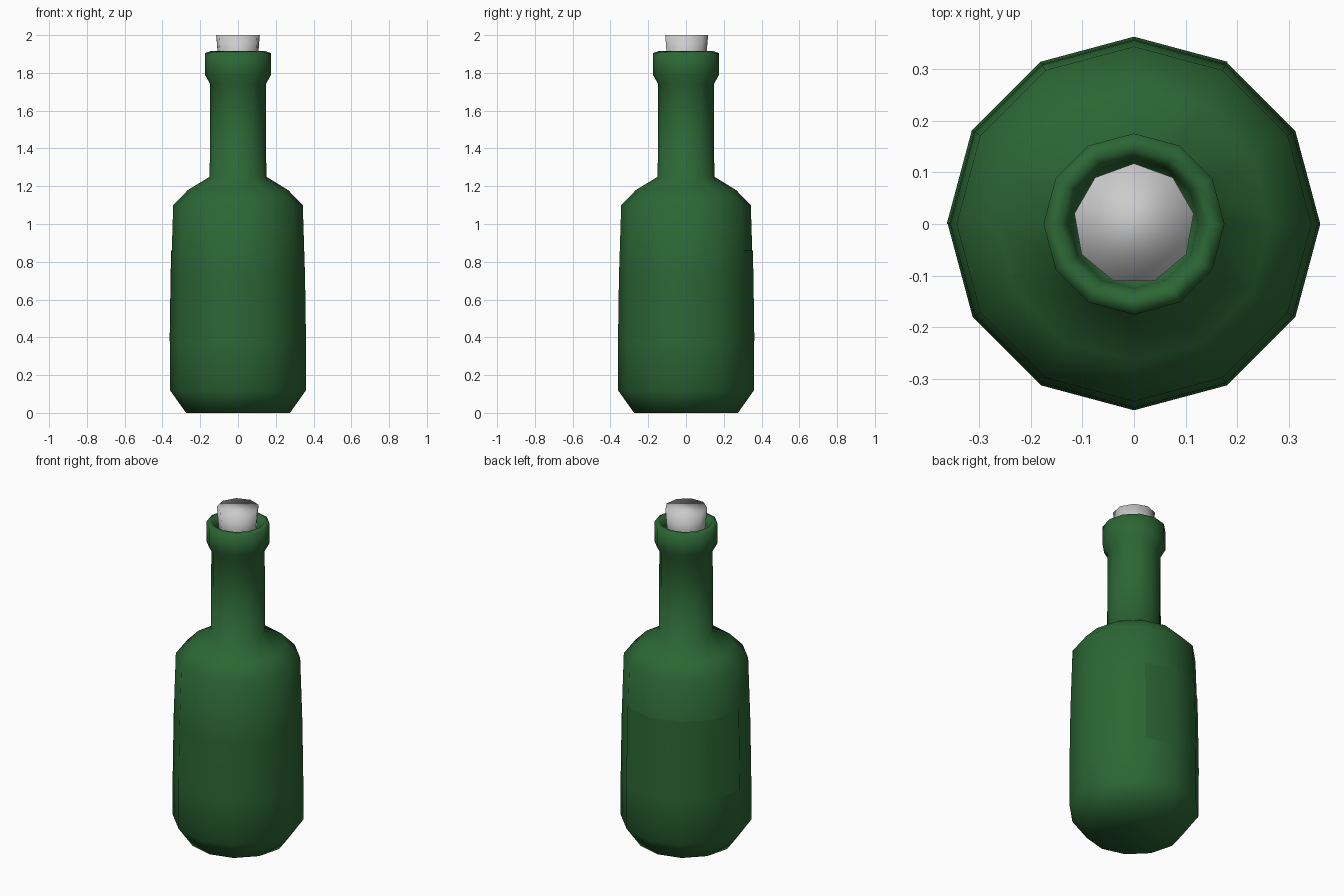
import bpy, bmesh, math

if "Cube" in bpy.data.objects:
    bpy.data.objects.remove(bpy.data.objects["Cube"])


def material(name, color):
    m = bpy.data.materials.new(name)
    m.diffuse_color = color
    m.use_nodes = True
    m.node_tree.nodes["Principled BSDF"].inputs["Base Color"].default_value = m.diffuse_color
    return m


def lathe(name, profile, sides, start=0.0, count=None, caps=True, mat=None):
    """Revolve (radius, z) points; a count makes an open partial sweep."""
    bm = bmesh.new()
    full = count is None
    cols = sides if full else count + 1
    rings = [[bm.verts.new((r * math.cos(start + 2 * math.pi * i / sides),
                            r * math.sin(start + 2 * math.pi * i / sides), z))
              for i in range(cols)] for r, z in profile]
    for a, b in zip(rings, rings[1:]):
        for i in range(cols if full else count):
            j = (i + 1) % cols
            bm.faces.new((a[i], a[j], b[j], b[i]))
    if full and caps:
        bm.faces.new(list(reversed(rings[0])))
        bm.faces.new(rings[-1])
    for f in bm.faces:
        f.smooth = True
    mesh = bpy.data.meshes.new(name)
    bm.to_mesh(mesh)
    bm.free()
    obj = bpy.data.objects.new(name, mesh)
    bpy.context.collection.objects.link(obj)
    if mat:
        mesh.materials.append(mat)
    return obj


green = material("green_glass", (0.025, 0.135, 0.035, 1))

# Glass body, neck, lip and the recess inside the mouth
lathe("bottle", [(0.275, 0), (0.36, 0.12), (0.36, 0.38), (0.355, 0.72),
                 (0.343, 1.10), (0.265, 1.18), (0.15, 1.25), (0.147, 1.74),
                 (0.175, 1.79), (0.175, 1.905), (0.145, 1.915),
                 (0.125, 1.87), (0.11, 1.78)], 12, mat=green)

# Thin label wrapped round the back left
lathe("label", [(0.362, 0.38), (0.357, 0.72), (0.354, 0.86)], 12,
      start=math.radians(60), count=4, mat=green)

# Tapered nine-sided cork
lathe("cork", [(0.1, 1.79), (0.117, 2.0)], 9, start=math.pi / 2)
